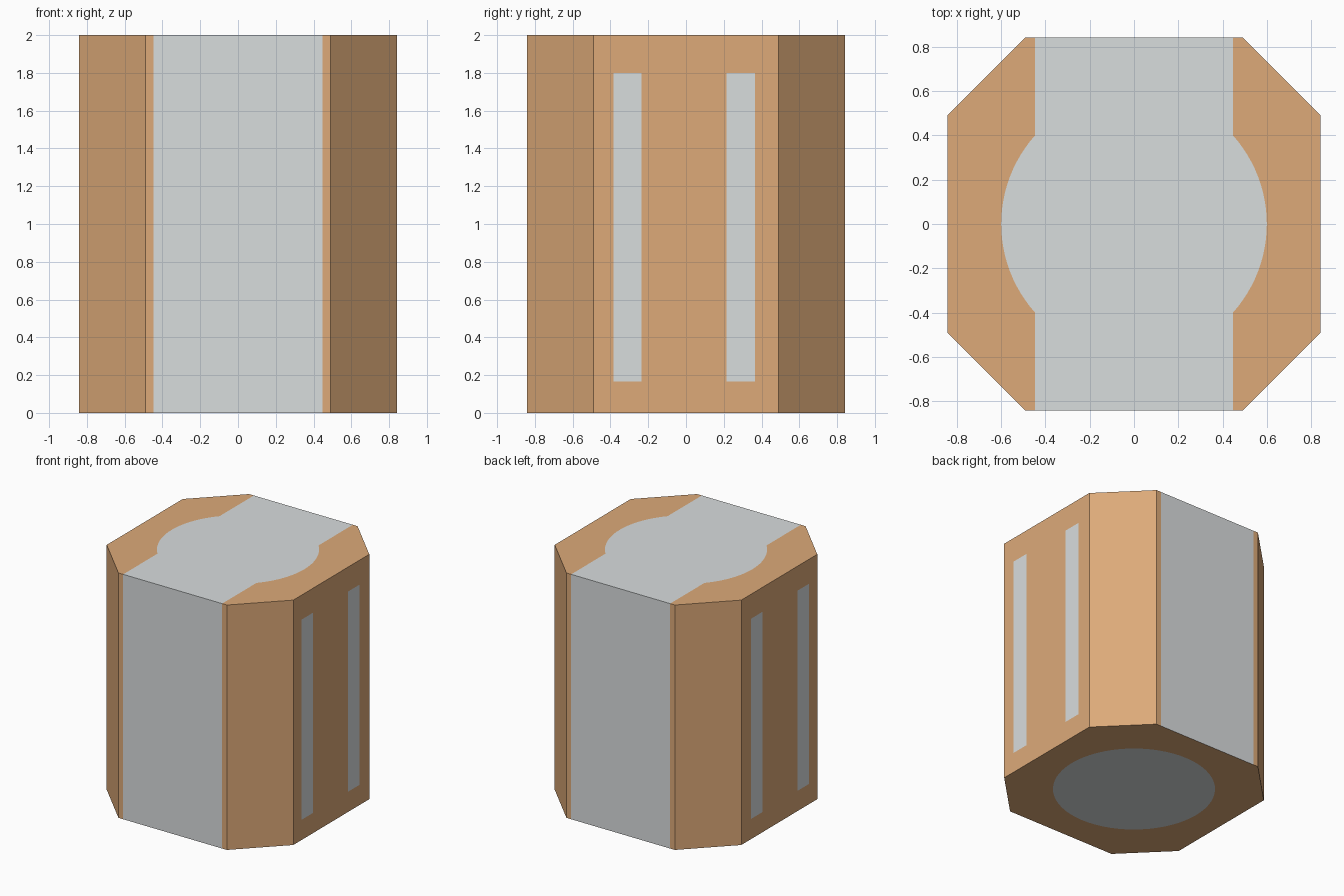
import bpy, bmesh, math

if "Cube" in bpy.data.objects:
    bpy.data.objects.remove(bpy.data.objects["Cube"])

R, C, H = 0.843, 0.49, 2.0        # half width, chamfer start, height
PANEL, DISC = 0.447, 0.6          # half width of grey panel, disc radius
SLITS = [(-0.385, -0.235), (0.215, 0.365)]
ZS = [0, 0.165, 1.8, H]
TAN, GREY = 0, 1


def material(name, rgb):
    m = bpy.data.materials.new(name)
    lin = [((c / 255 + 0.055) / 1.055) ** 2.4 for c in rgb]
    m.diffuse_color = (*lin, 1)
    m.use_nodes = True
    m.node_tree.nodes["Principled BSDF"].inputs["Base Color"].default_value = m.diffuse_color
    return m


bm = bmesh.new()


def face(points, mat):
    f = bm.faces.new([bm.verts.new(p) for p in points])
    f.material_index = mat


def flat(points, z, mat):
    face([(x, y, z) for x, y in points], mat)


def mirror(points):
    return [(-x, y) for x, y in reversed(points)]


def arc(a0, a1, n=24):
    return [(DISC * math.cos(a0 + (a1 - a0) * i / n),
             DISC * math.sin(a0 + (a1 - a0) * i / n)) for i in range(n + 1)]


# Octagon outline, split where colours change
ys = [-C] + [y for s in SLITS for y in s] + [C]
right = [(PANEL, -R), (C, -R)] + [(R, y) for y in ys] + [(C, R), (PANEL, R)]
left = mirror([(x, -y) for x, y in right])[::-1]
left = mirror(right)
outline = right + left

# Walls: grey front and back panels, two grey slots on each side
for i, (x0, y0) in enumerate(outline):
    x1, y1 = outline[(i + 1) % len(outline)]
    panel = abs((x0 + x1) / 2) < 0.01
    ym = (y0 + y1) / 2
    slit = abs(x0 + x1) > 1.99 * R and any(a < ym < b for a, b in SLITS)
    for row in range(3):
        za, zb = ZS[row], ZS[row + 1]
        mat = GREY if panel or (slit and row == 1) else TAN
        face([(x0, y0, za), (x1, y1, za), (x1, y1, zb), (x0, y0, zb)], mat)

# Top: grey strip widened by the disc, tan sides
a = math.acos(PANEL / DISC)
bulge = arc(-a, a)
middle = [(PANEL, -R)] + bulge + [(PANEL, R)]
flat(middle + mirror(middle), H, GREY)
side = right + bulge[::-1]
flat(side, H, TAN)
flat(mirror(side), H, TAN)

# Bottom: grey disc in a tan surround
half = arc(-math.pi / 2, math.pi / 2, 32)
flat(half + mirror(half)[1:-1], 0, GREY)
under = right + half[::-1]
flat(under, 0, TAN)
flat(mirror(under), 0, TAN)
for s in (-1, 1):
    flat([(-PANEL, s * R), (PANEL, s * R), (0, s * DISC)], 0, TAN)

bmesh.ops.remove_doubles(bm, verts=bm.verts, dist=0.0005)
bmesh.ops.triangulate(bm, faces=[f for f in bm.faces if len(f.verts) > 4])
bmesh.ops.recalc_face_normals(bm, faces=bm.faces)
mesh = bpy.data.meshes.new("octagonal_block")
bm.to_mesh(mesh)
bm.free()
mesh.materials.append(material("tan", (221, 170, 121)))
mesh.materials.append(material("light grey", (217, 221, 222)))
bpy.context.collection.objects.link(bpy.data.objects.new("octagonal_block", mesh))
